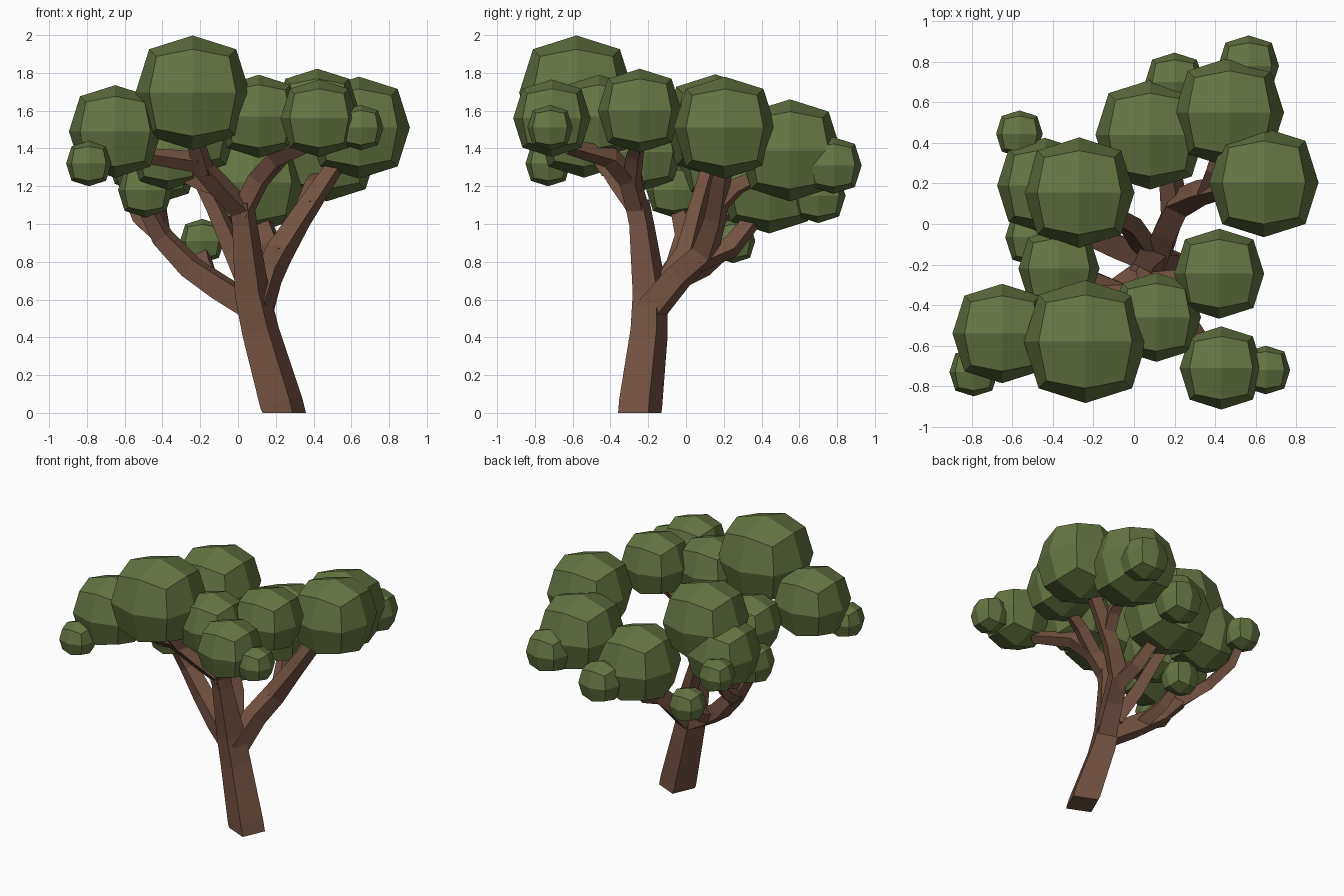
import bpy, bmesh, math
from mathutils import Vector


def material(name, color):
    m = bpy.data.materials.new(name)
    m.diffuse_color = color
    return m


leaf_mat = material("leaf_green", (0.13, 0.18, 0.055, 1))
bark_mat = material("bark_brown", (0.17, 0.085, 0.055, 1))


def finish(bm, name, mat):
    bmesh.ops.recalc_face_normals(bm, faces=bm.faces)
    me = bpy.data.meshes.new(name)
    bm.to_mesh(me)
    bm.free()
    me.materials.append(mat)
    ob = bpy.data.objects.new(name, me)
    bpy.context.collection.objects.link(ob)
    return ob


def clump(name, x, y, z, r):
    """Rounded cube with 2 x 2 faces per side."""
    bm = bmesh.new()
    bmesh.ops.create_cube(bm, size=2)
    bmesh.ops.subdivide_edges(bm, edges=bm.edges[:], cuts=1, use_grid_fill=True)
    for v in bm.verts:
        n = sum(abs(c) > 0.5 for c in v.co)
        v.co *= r * {1: 1.0, 2: 0.76, 3: 0.635}[n]
    finish(bm, name, leaf_mat).location = (x, y, z)


def limb(name, pts):
    """Square-section tapered limb through (x, y, z, half width) points."""
    bm = bmesh.new()
    ps = [Vector(p[:3]) for p in pts]
    rings = []
    for i, p in enumerate(ps):
        a = (p - ps[i - 1]).normalized() if i else Vector()
        b = (ps[i + 1] - p).normalized() if i < len(ps) - 1 else Vector()
        t = a + b
        if name == "trunk" and i == 0:
            t = Vector((0, 0, 1))
        q = Vector((0, 0, 1)).rotation_difference(t.normalized())
        ring = []
        for k in range(4):
            ang = math.radians(21.4 + 90 * k)
            d = Vector((math.cos(ang), math.sin(ang), 0)) * pts[i][3] * math.sqrt(2)
            ring.append(bm.verts.new(p + q @ d))
        rings.append(ring)
    for r0, r1 in zip(rings, rings[1:]):
        for k in range(4):
            j = (k + 1) % 4
            bm.faces.new((r0[k], r0[j], r1[j], r1[k]))
    bm.faces.new(rings[0])
    bm.faces.new(rings[-1])
    finish(bm, name, bark_mat)


# Trunk continuing into the front limb
limb("trunk", [(.245, -.245, 0, .087), (.23, -.24, .05, .087), (.12, -.195, .43, .075),
               (.075, -.19, .63, .07), (.035, -.235, 1.0, .05), (.02, -.26, 1.12, .05)])
# Front limb forks
limb("front_left_branch", [(.025, -.25, 1.07, .045), (-.1, -.34, 1.2, .045),
                           (-.22, -.43, 1.33, .042), (-.48, -.48, 1.36, .03)])
limb("front_top_branch", [(-.18, -.4, 1.28, .04), (-.23, -.52, 1.45, .035)])
limb("front_side_branch", [(-.08, -.32, 1.18, .035), (-.2, -.27, 1.22, .035), (-.33, -.23, 1.28, .03)])
limb("front_right_branch", [(.02, -.25, 1.06, .045), (.11, -.3, 1.24, .045),
                            (.2, -.4, 1.35, .04), (.36, -.62, 1.41, .03)])
limb("front_upper_branch", [(.1, -.29, 1.22, .04), (.24, -.27, 1.37, .035), (.36, -.25, 1.45, .03)])
# Right rear limb and forks
limb("right_limb", [(.1, -.19, .54, .065), (.16, -.03, .73, .058), (.22, .1, .85, .055),
                    (.33, .155, 1.03, .046), (.53, .2, 1.33, .035)])
limb("right_rear_branch", [(.36, .16, 1.09, .04), (.4, .27, 1.2, .037), (.44, .42, 1.27, .03)])
limb("rear_branch", [(.2, .06, .81, .05), (.18, .24, .88, .042), (.13, .36, 1.03, .035)])
# Left limb and forks
limb("left_limb", [(.09, -.18, .55, .06), (-.09, -.11, .66, .058), (-.25, -.04, .77, .052),
                   (-.4, 0, .93, .045), (-.49, -.04, 1.1, .035)])
limb("left_rear_branch", [(-.38, 0, .91, .042), (-.51, .16, 1.02, .036),
                          (-.56, .34, 1.12, .03), (-.57, .42, 1.24, .025)])
limb("left_upper_branch", [(-.4, 0, .93, .035), (-.44, .1, 1.22, .03)])
limb("left_inner_branch", [(-.13, -.08, .69, .042), (-.17, .1, .77, .035), (-.19, .22, .87, .028)])
limb("center_branch", [(.06, -.12, .66, .045), (-.02, .0, .85, .042),
                       (-.12, .06, 1.08, .036), (-.24, .13, 1.32, .03)])

# Leaf clumps: x, y, z, radius
clumps = [(-.24, -.58, 1.695, .303), (-.65, -.54, 1.49, .245), (-.79, -.73, 1.32, .12),
          (.43, -.71, 1.56, .205), (.65, -.72, 1.51, .12), (.11, -.46, 1.57, .22),
          (.42, -.245, 1.6, .222), (.64, .205, 1.51, .27), (.47, .55, 1.39, .27),
          (.565, .78, 1.31, .15), (.08, .44, 1.22, .27), (.2, .7, 1.15, .145),
          (-.27, .155, 1.52, .272), (-.44, .19, 1.34, .235), (-.37, -.22, 1.38, .2),
          (-.49, -.065, 1.18, .145), (-.565, .445, 1.3, .115), (-.19, .25, .91, .117)]
for i, c in enumerate(clumps):
    clump(f"leaf_clump_{i + 1}", *c)
